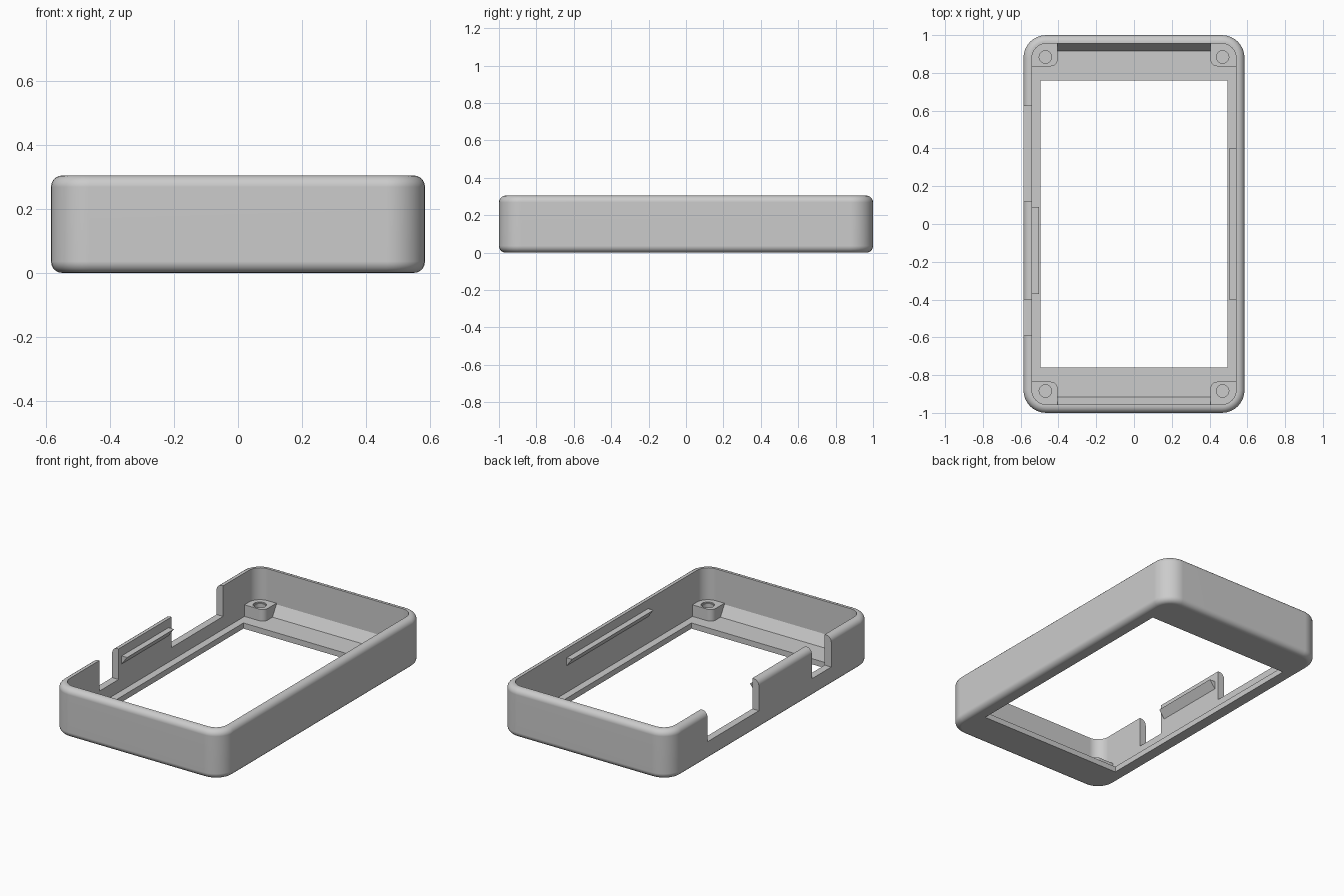
import bpy, bmesh
from mathutils import Vector

if "Cube" in bpy.data.objects:
    bpy.data.objects.remove(bpy.data.objects["Cube"], do_unlink=True)

W, L, H = 0.585, 1.0, 0.305      # half width, half length, height
WALL, FLOOR = 0.045, 0.035
IX, IY = W - WALL, L - WALL      # inner half sizes

grey = bpy.data.materials.new("plain_grey")
grey.use_nodes = True
grey.diffuse_color = (0.6, 0.6, 0.6, 1)
grey.node_tree.nodes["Principled BSDF"].inputs["Base Color"].default_value = (0.6, 0.6, 0.6, 1)


def finish(name, bm):
    bmesh.ops.recalc_face_normals(bm, faces=bm.faces)
    mesh = bpy.data.meshes.new(name)
    bm.to_mesh(mesh)
    bm.free()
    mesh.materials.append(grey)
    obj = bpy.data.objects.new(name, mesh)
    bpy.context.collection.objects.link(obj)
    return obj


def bevel(bm, edges, radius, segments):
    bmesh.ops.bevel(bm, geom=edges, offset=radius, segments=segments,
                    profile=0.5, affect='EDGES', clamp_overlap=True)


def box(name, lo, hi, radius=0, fillet=0, corner=None):
    """Box with rounded upright corners and optional rounded rims."""
    bm = bmesh.new()
    bmesh.ops.create_cube(bm, size=1)
    lo, hi = Vector(lo), Vector(hi)
    for v in bm.verts:
        v.co = (lo + hi) / 2 + v.co * (hi - lo)
    if radius:
        upright = [e for e in bm.edges
                   if abs(e.verts[0].co.z - e.verts[1].co.z) > 1e-4
                   and (corner is None or (e.verts[0].co.xy - Vector(corner)).length < 1e-4)]
        bevel(bm, upright, radius, 8)
    if fillet:
        rim = [e for e in bm.edges if abs(e.verts[0].co.z - e.verts[1].co.z) < 1e-4]
        bevel(bm, rim, fillet, 5)
    return finish(name, bm)


def prism(name, profile, sweep):
    bm = bmesh.new()
    face = bm.faces.new([bm.verts.new(p) for p in profile])
    new = bmesh.ops.extrude_face_region(bm, geom=[face])["geom"]
    bmesh.ops.translate(bm, vec=sweep, verts=[g for g in new if isinstance(g, bmesh.types.BMVert)])
    return finish(name, bm)


def activate(obj):
    bpy.ops.object.select_all(action='DESELECT')
    obj.select_set(True)
    bpy.context.view_layer.objects.active = obj


def cut(obj, cutter):
    mod = obj.modifiers.new("cut", 'BOOLEAN')
    mod.operation, mod.solver, mod.object = 'DIFFERENCE', 'EXACT', cutter
    activate(obj)
    bpy.ops.object.modifier_apply(modifier=mod.name)
    bpy.data.objects.remove(cutter, do_unlink=True)


def smooth(obj):
    activate(obj)
    bpy.ops.object.shade_smooth_by_angle(angle=0.6)
    mod = obj.modifiers.new("even_normals", 'WEIGHTED_NORMAL')
    mod.keep_sharp = True


# Outer shell, hollowed with a display window and two side notches
shell = box("case_shell", (-W, -L, 0), (W, L, H), 0.12, 0.036)
cut(shell, box("cavity", (-IX, -IY, FLOOR), (IX, IY, 1), 0.075))
cut(shell, box("window", (-0.495, -0.76, -1), (0.495, 0.76, 1)))
for y0, y1 in ((-0.59, -0.4), (0.12, 0.625)):
    cut(shell, box("notch", (-1, y0, 0.115), (-0.5, y1, 1)))
smooth(shell)

# Screw bosses in the four corners
for sx, side in ((-1, "right"), (1, "left")):
    for sy, end in ((-1, "front"), (1, "back")):
        inner = Vector((sx * 0.405, sy * 0.835))
        outer = Vector((sx * (IX + 0.005), sy * (IY + 0.005)))
        lo = (min(inner.x, outer.x), min(inner.y, outer.y), FLOOR - 0.01)
        hi = (max(inner.x, outer.x), max(inner.y, outer.y), 0.107)
        boss = box(f"{end}_{side}_screw_boss", lo, hi, 0.035, corner=inner)
        for radius, z in ((0.033, 0.04), (0.038, 0.1)):
            bm = bmesh.new()
            bmesh.ops.create_cone(bm, cap_ends=True, segments=32, radius1=radius,
                                  radius2=radius, depth=0.2)
            bmesh.ops.translate(bm, verts=bm.verts, vec=(sx * 0.469, sy * 0.884, z + 0.1))
            cut(boss, finish("screw_hole", bm))
        smooth(boss)

# Sloped strips where the end walls meet the floor
for sy, end in ((-1, "front"), (1, "back")):
    y_out, y_in = sy * (IY + 0.01), sy * 0.917
    prism(f"{end}_sloped_strip",
          [(-0.41, y_in, FLOOR), (-0.41, sy * IY, 0.1), (-0.41, y_out, 0.1),
           (-0.41, y_out, FLOOR - 0.01), (-0.41, y_in, FLOOR - 0.01)], (0.82, 0, 0))

# Snap rails on the long walls: flat on top, slanted below
for sx, side, y0, y1 in ((-1, "right", -0.37, 0.09), (1, "left", -0.4, 0.4)):
    root = sx * (IX + 0.01)
    prism(f"{side}_snap_rail",
          [(root, y0, 0.25), (sx * 0.503, y0, 0.25), (sx * IX, y0, 0.2), (root, y0, 0.2)],
          (0, y1 - y0, 0))
